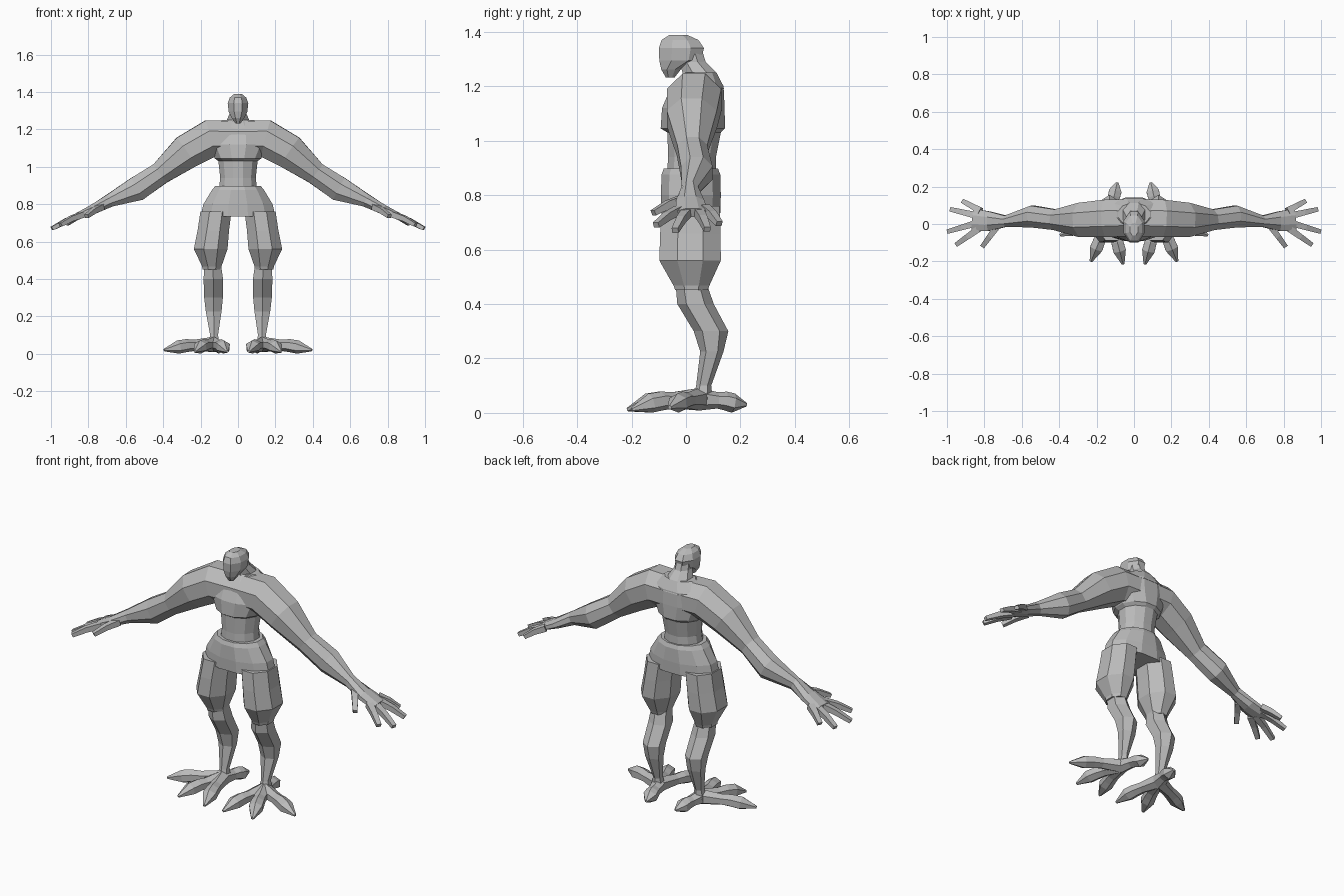
import bpy, bmesh, math
from mathutils import Vector

skin = bpy.data.materials.new("plain_grey")
skin.diffuse_color = (0.5, 0.5, 0.5, 1)


def loft(name, rings, n=8, tube=False, mirror=False):
    """Skin rings (x, y, z, half width, half depth); a tube turns them along its path."""
    bm = bmesh.new()
    centres = [Vector(r[:3]) for r in rings]
    loops = []
    k = 1 / math.cos(math.pi / n)
    for i, (c, r) in enumerate(zip(centres, rings)):
        u, v = Vector((1, 0, 0)), Vector((0, 1, 0))
        if tube:
            t = centres[min(i + 1, len(rings) - 1)] - centres[max(i - 1, 0)]
            u = Vector((0, 0, 1)).cross(t).normalized()
            v = t.cross(u).normalized()
        loop = []
        for j in range(n):
            ang = (j + 0.5) * 2 * math.pi / n
            loop.append(bm.verts.new(c + u * r[3] * k * math.cos(ang) + v * r[4] * k * math.sin(ang)))
        loops.append(loop)
    for p, q in zip(loops, loops[1:]):
        for j in range(n):
            bm.faces.new((p[j], p[(j + 1) % n], q[(j + 1) % n], q[j]))
    bm.faces.new(loops[0])
    bm.faces.new(loops[-1])
    bmesh.ops.recalc_face_normals(bm, faces=bm.faces)
    me = bpy.data.meshes.new(name)
    bm.to_mesh(me)
    bm.free()
    me.materials.append(skin)
    ob = bpy.data.objects.new(name, me)
    bpy.context.collection.objects.link(ob)
    if mirror:
        m = ob.modifiers.new("mirror", 'MIRROR')
        m.use_mirror_merge = False
    return ob


# Torso with a step under the chest
loft("torso", [
    (0, .02, .86, .105, .09), (0, .022, .94, .095, .088), (0, .03, 1.03, .105, .098),
    (0, .025, 1.045, .125, .118), (0, .027, 1.12, .165, .115),
    (0, .042, 1.20, .16, .096), (0, .052, 1.25, .085, .06)], n=12)

# Neck leaning forward, and head tapering to the chin
loft("neck", [(0, .055, 1.19, .11, .085), (0, .05, 1.25, .06, .062),
              (0, .022, 1.29, .042, .05), (0, .01, 1.33, .04, .05)])
loft("head", [
    (0, -.058, 1.232, .014, .016), (0, -.055, 1.262, .034, .036),
    (0, -.022, 1.295, .05, .076), (0, -.017, 1.34, .055, .083),
    (0, -.022, 1.37, .044, .068), (0, -.028, 1.388, .022, .034)])

# Baggy shorts: hips, waistband and two legs
loft("shorts_hips", [
    (0, .018, .735, .20, .108), (0, .018, .80, .185, .11),
    (0, .018, .875, .14, .108), (0, .018, .897, .122, .10)], n=12)
loft("shorts_leg", [
    (.14, .02, .452, .05, .06), (.14, .02, .468, .052, .066), (.146, .015, .56, .09, .113),
    (.132, .016, .66, .084, .111), (.118, .018, .76, .083, .105)], mirror=True)

# Lower leg bent back at the knee
loft("lower_leg", [
    (.135, .02, .47, .045, .05), (.132, .035, .40, .052, .058), (.131, .092, .30, .05, .055),
    (.13, .095, .225, .042, .037), (.128, .065, .10, .021, .024), (.128, .06, .05, .03, .03)],
    n=6, mirror=True)

# Arm from the middle of the chest to the palm
loft("arm", [
    (0, .035, 1.15, .10, .095), (.15, .03, 1.15, .10, .10), (.275, .022, 1.08, .092, .092),
    (.415, .022, .965, .055, .06), (.54, .04, .882, .058, .066), (.685, .015, .82, .03, .035),
    (.775, .015, .772, .052, .026), (.86, .022, .735, .06, .017)], tube=True, mirror=True)

# Fingers: base point, tip point
fingers = [((.73, -.01, .785), (.81, -.12, .735)), ((.83, -.025, .745), (.95, -.11, .69)),
           ((.84, .005, .74), (.995, -.04, .67)), ((.84, .045, .74), (.98, .078, .675)),
           ((.82, .07, .75), (.915, .122, .695))]
for i, (a, b) in enumerate(fingers):
    a, b = Vector(a), Vector(b)
    mid = a.lerp(b, .5) + Vector((0, 0, .006))
    loft(f"finger_{i + 1}", [(*a, .018, .016), (*mid, .015, .014), (*b, .012, .01)],
         n=4, tube=True, mirror=True)

# Clawed toes spreading from the ankle: swollen knuckle, then a pointed claw
root = Vector((.128, .05, .05))
for name, tip in (("inner_toe", (.058, -.215, .012)), ("middle_toe", (.23, -.2, .012)),
                  ("outer_toe", (.395, -.06, .02)), ("back_toe", (.09, .222, .03))):
    tip = Vector(tip)

    def at(f, z):
        p = root.lerp(tip, f)
        return (p.x, p.y, z)
    loft(name, [(*root, .035, .036), (*at(.38, .046), .029, .026), (*at(.55, .044), .032, .03),
                (*at(.72, .036), .034, .031), (*tip, .007, .006)], n=6, tube=True, mirror=True)
